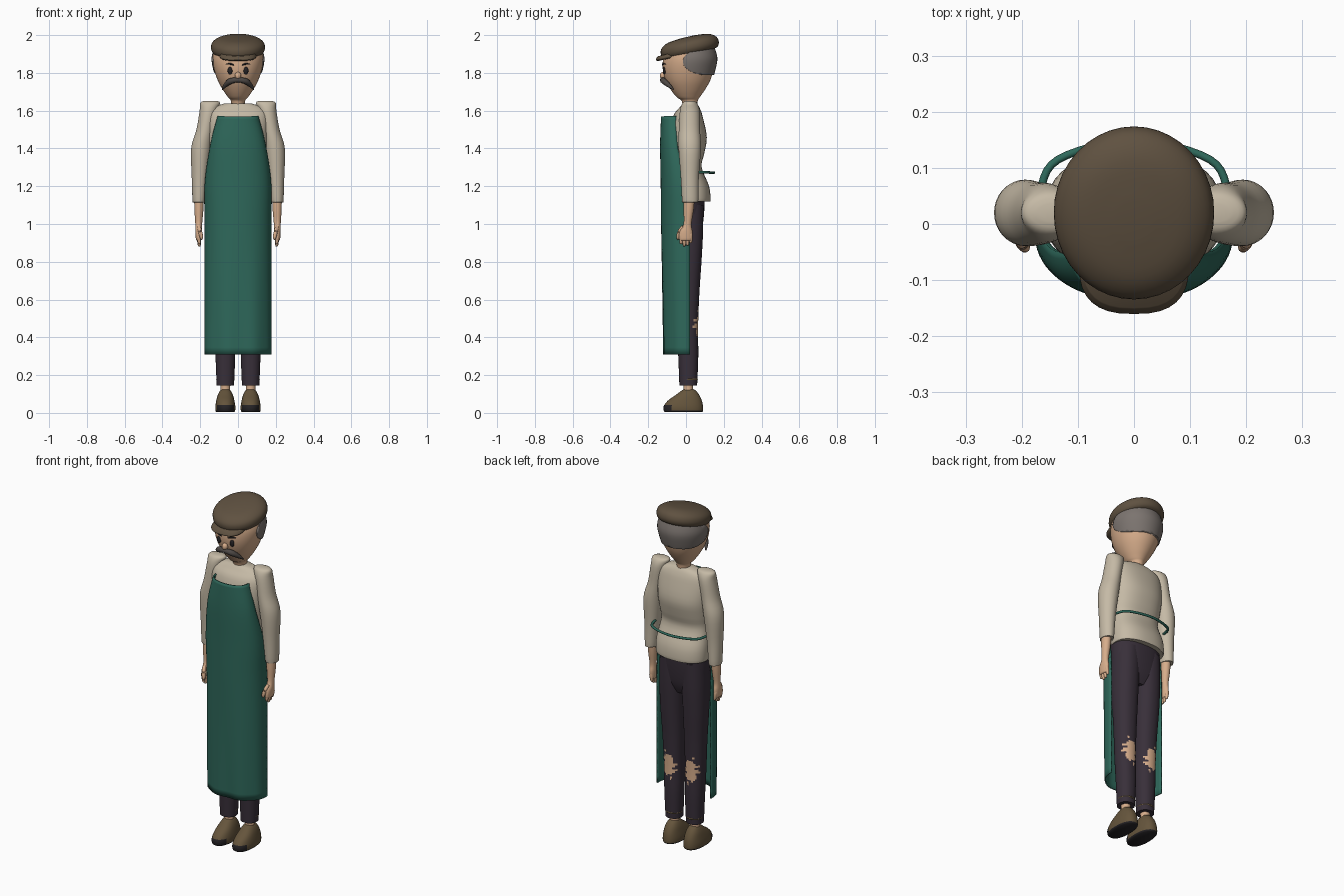
import bpy, bmesh, math
from math import sin, cos, pi
from mathutils import Vector

if "Cube" in bpy.data.objects:
    bpy.data.objects.remove(bpy.data.objects["Cube"])


def material(name, *rgb):
    m = bpy.data.materials.new(name)
    m.use_nodes = True
    m.diffuse_color = (*rgb, 1)
    m.node_tree.nodes["Principled BSDF"].inputs["Base Color"].default_value = (*rgb, 1)
    return m


SKIN = material("warm skin", .68, .42, .26)
SHIRT = material("cream linen", .56, .49, .38)
GREEN = material("green apron", .028, .14, .105)
TROUSER = material("dark plum cloth", .04, .029, .042)
HAT = material("brown felt", .115, .083, .052)
HAIR = material("grey hair", .2, .175, .16)
SHOE = material("brown leather", .13, .09, .045)
DARK = material("charcoal", .018, .016, .018)
TACHE = material("dark grey whiskers", .075, .065, .06)


def finish(name, bm, mats, rule=None, angle=60):
    bmesh.ops.recalc_face_normals(bm, faces=bm.faces)
    for f in bm.faces:
        f.smooth = True
        if rule:
            f.material_index = rule(f.calc_center_median(), f.normal)
    me = bpy.data.meshes.new(name)
    bm.to_mesh(me)
    bm.free()
    me.set_sharp_from_angle(angle=math.radians(angle))
    for m in mats:
        me.materials.append(m)
    ob = bpy.data.objects.new(name, me)
    bpy.context.collection.objects.link(ob)
    return ob


def spline(keys, steps):
    """Smooth interpolation through tuples of numbers."""
    keys = [Vector(k) for k in keys]
    out = []
    for i in range(len(keys) - 1):
        a, b = keys[i], keys[i + 1]
        ta = (b - keys[max(i - 1, 0)]) / 2
        tb = (keys[min(i + 2, len(keys) - 1)] - a) / 2
        for k in range(steps):
            t = k / steps
            out.append(a * (2*t**3 - 3*t*t + 1) + ta * (t**3 - 2*t*t + t)
                       + b * (3*t*t - 2*t**3) + tb * (t**3 - t*t))
    return out + [keys[-1]]


def grid_faces(bm, rows, closed):
    for r, s in zip(rows, rows[1:]):
        n = len(r)
        for j in range(n if closed else n - 1):
            k = (j + 1) % n
            bm.faces.new((r[j], r[k], s[k], s[j]))


def loft(name, rings, mats, side=1, n=32, steps=4, power=2, rule=None):
    """Stack of rounded rings: (z, centre x, centre y, radius x, radius y)."""
    bm = bmesh.new()
    rows = []
    for z, cx, cy, rx, ry in spline(rings, steps):
        row = []
        for j in range(n):
            c, s = cos(2*pi*j/n), sin(2*pi*j/n)
            x = math.copysign(abs(c)**(2/power), c) * rx
            y = math.copysign(abs(s)**(2/power), s) * ry
            row.append(bm.verts.new(((cx + x) * side, cy + y, z)))
        rows.append(row)
    grid_faces(bm, rows, True)
    bm.faces.new(rows[0])
    bm.faces.new(rows[-1])
    return finish(name, bm, mats, rule)


def ball(name, loc, size, mat):
    bm = bmesh.new()
    bmesh.ops.create_uvsphere(bm, u_segments=20, v_segments=12, radius=1)
    bmesh.ops.scale(bm, vec=size, verts=bm.verts)
    bmesh.ops.translate(bm, vec=loc, verts=bm.verts)
    return finish(name, bm, [mat])


def tube(name, points, mat, n=10, steps=6):
    """Round tube through points (x, y, z, radius)."""
    bm = bmesh.new()
    pts = spline(points, steps)
    rows = []
    for i, p in enumerate(pts):
        d = (pts[min(i + 1, len(pts) - 1)] - pts[max(i - 1, 0)]).xyz.normalized()
        u = d.cross(Vector((0, 0, 1)) if abs(d.z) < .9 else Vector((0, 1, 0))).normalized()
        v = d.cross(u)
        rows.append([bm.verts.new(p.xyz + (u*cos(2*pi*j/n) + v*sin(2*pi*j/n)) * p.w)
                     for j in range(n)])
    grid_faces(bm, rows, True)
    bm.faces.new(rows[0])
    bm.faces.new(rows[-1])
    return finish(name, bm, [mat])


# Head and neck
HEAD = [(1.59, 0, .022, .036, .036), (1.65, 0, .02, .037, .042), (1.67, 0, .012, .052, .06),
        (1.71, 0, .01, .08, .09), (1.76, 0, .01, .107, .118), (1.82, 0, .012, .127, .135),
        (1.88, 0, .018, .135, .138), (1.94, 0, .02, .12, .12)]
loft("head", HEAD, [SKIN], n=40)

# Hair: a shell just outside the head, trimmed to a rounded band at the back
hair = loft("hair", [(z, x, y + .004, a + .005, b + .006) for z, x, y, a, b in HEAD[3:]], [HAIR], n=40)
cutter = ball("hair_trim", (0, .115, 1.86), (1, .135, .073), HAIR)
cutter.hide_render = True
trim = hair.modifiers.new("trim", "BOOLEAN")
trim.operation, trim.object, trim.solver = "INTERSECT", cutter, "EXACT"
dg = bpy.context.evaluated_depsgraph_get()
hair.data = bpy.data.meshes.new_from_object(hair.evaluated_get(dg))
hair.modifiers.clear()
bpy.data.objects.remove(cutter)

# Flat cap and peak, tipped forward
cap = loft("cap", [(-.045, 0, 0, .11, .12), (-.035, 0, 0, .132, .146), (-.01, 0, 0, .143, .157),
                   (.02, 0, 0, .134, .147), (.042, 0, 0, .095, .107), (.05, 0, 0, .03, .035)], [HAT], n=40)
peak = loft("cap_peak", [(-.04, 0, -.1, .09, .08), (-.03, 0, -.1, .098, .09),
                         (-.015, 0, -.095, .09, .08)], [HAT], power=2.6)
for ob in (cap, peak):
    ob.location = (0, .018, 1.942)
    ob.rotation_euler.x = math.radians(13)

# Face
ball("nose", (0, -.122, 1.785), (.017, .016, .02), SKIN)
half = [(.04, -.117, 1.756, .016), (.068, -.09, 1.733, .011), (.083, -.066, 1.712, .003)]
tube("moustache", [(-x, y, z, r) for x, y, z, r in reversed(half)] + [(0, -.125, 1.762, .013)] + half, TACHE)

# Shirt body
loft("shirt_body", [(1.12, 0, .03, .146, .09), (1.125, 0, .03, .155, .1), (1.2, 0, .024, .155, .098),
                    (1.3, 0, .0, .145, .083), (1.37, 0, .004, .15, .092), (1.46, 0, .01, .157, .1),
                    (1.57, 0, .01, .16, .078), (1.615, 0, .018, .135, .054),
                    (1.637, 0, .02, .075, .038)], [SHIRT], power=2.3, n=40)


# Apron: a bent sheet with soft folds towards the hem
def apron():
    bm = bmesh.new()
    rows = []
    # height, half width, front y, edge y
    for z, w, yf, ye in spline([(1.57, .105, -.128, -.05), (1.42, .143, -.133, -.045), (1.22, .172, -.13, -.005),
                                (1, .174, -.128, .018), (.65, .174, -.123, .02), (.31, .174, -.117, .02)], 6):
        row = []
        for j in range(41):
            a = (j / 20 - 1) * pi / 2
            fold = .007 * sin(a * 7 + 1) * cos(a) * max(0, 1 - z)
            row.append(bm.verts.new((w * sin(a), ye + (yf - ye) * cos(a)**.75 + fold, z)))
        rows.append(row)
    grid_faces(bm, rows, False)
    ob = finish("apron", bm, [GREEN])
    mod = ob.modifiers.new("cloth_thickness", "SOLIDIFY")
    mod.thickness, mod.offset = .008, 0


apron()
loop = [(.168, -.01, 1.28, .006), (.168, .05, 1.276, .007), (.135, .115, 1.273, .007)]
tube("apron_tie", [(-x, y, z, r) for x, y, z, r in loop] + [(0, .148, 1.272, .007)] + loop[::-1], GREEN)

# Hips
loft("trouser_seat", [(.9, 0, .01, .11, .05), (.96, 0, .008, .135, .075), (1.06, 0, .008, .145, .088),
                      (1.16, 0, .01, .145, .09)], [TROUSER], power=2.4)


def torn(c, nrm):
    """Ragged hole at the back of the lower leg."""
    x = abs(c.x) - .072
    ragged = .014 * sin(c.z * 170 + x * 60) + .008 * sin(x * 260)
    hole = ((x + ragged * .6) / .038)**2 + ((c.z - .46 + ragged) / .068)**2 < 1
    return int(hole and nrm.y > 0)


# Paired limbs
for side, word in ((1, "left_"), (-1, "right_")):
    def pair(name, rings, mats, **kw):
        return loft(word + name, rings, mats, side=side, **kw)

    pair("trouser_leg", [(.145, .067, .012, .046, .047), (.3, .067, .012, .052, .053), (.45, .069, .008, .055, .056),
                         (.62, .071, .01, .06, .06), (.8, .074, .012, .067, .07), (.95, .073, .01, .071, .08),
                         (1.1, .07, .01, .07, .082)], [TROUSER, SKIN], n=56, steps=14, power=2.2, rule=torn)
    pair("trouser_hem", [(.172, .067, .016, .045, .043), (.178, .067, .016, .049, .047),
                         (.184, .067, .016, .045, .044)], [SHOE])
    pair("ankle", [(.1, .067, .012, .03, .03), (.13, .067, .012, .025, .025), (.17, .067, .012, .03, .03)], [SKIN])
    pair("shoe", [(.004, .067, -.014, .047, .098), (.012, .067, -.014, .052, .104), (.035, .067, -.014, .053, .104),
                  (.065, .067, -.006, .048, .09), (.095, .067, .008, .04, .062), (.118, .067, .014, .028, .038),
                  (.127, .067, .014, .015, .02)], [SHOE, DARK], power=2.3,
         rule=lambda c, nrm: int(c.z < .013 or (c.z < .042 and c.y < -.08)))
    pair("sleeve", [(1.652, .145, .02, .028, .016), (1.642, .147, .02, .052, .037), (1.6, .155, .02, .048, .052),
                    (1.5, .173, .018, .047, .056), (1.4, .195, .02, .053, .059), (1.25, .203, .02, .042, .048),
                    (1.125, .207, .022, .034, .043), (1.12, .207, .022, .03, .038)], [SHIRT])
    pair("forearm", [(1.16, .207, .018, .025, .03), (1.08, .207, .014, .024, .027), (1.0, .208, .008, .018, .021),
                     (.96, .208, 0, .018, .034), (.92, .208, -.002, .015, .034), (.912, .208, -.002, .009, .028)], [SKIN])
    # Fingers and thumb
    for i in range(4):
        y = -.026 + i * .017
        tip = .878 + .012 * abs(i - 1.3)
        pair(f"finger_{i + 1}", [(tip, .204, y, .003, .003), (tip + .008, .205, y, .008, .008),
                                 (.94, .209, y, .011, .0095), (.96, .209, y, .006, .006)], [SKIN], n=12)
    tube(word + "thumb", [(.207 * side, -.015, .985, .01), (.2 * side, -.034, .96, .011),
                          (.194 * side, -.042, .93, .009), (.194 * side, -.041, .917, .003)], SKIN)
    # Eye and brow
    ball(word + "eye", (.042 * side, -.115, 1.812), (.013, .008, .02), DARK)
    tube(word + "eyebrow", [(.022 * side, -.124, 1.842, .003), (.042 * side, -.12, 1.848, .005),
                            (.064 * side, -.108, 1.845, .002)], DARK)
